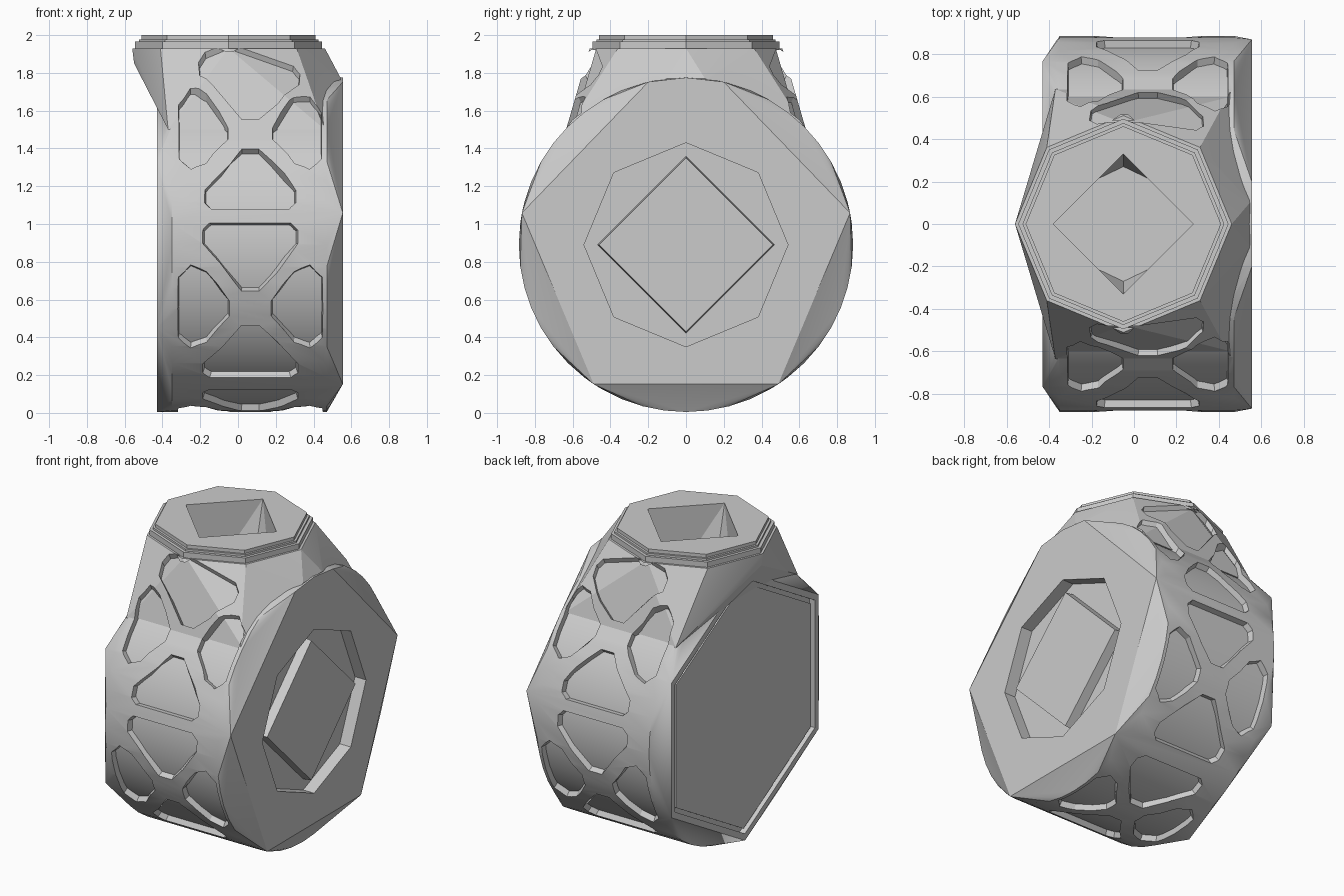
import bpy, bmesh
from math import sin, cos, radians, pi
from mathutils import Vector

cube = bpy.data.objects.get("Cube")
if cube:
    bpy.data.objects.remove(cube)

AXIS_Z, R, MID_X, NECK_X = 0.89, 0.885, 0.065, -0.05

grey = bpy.data.materials.new("plain grey")
grey.use_nodes = True
COLOUR = (0.6, 0.6, 0.6, 1)
grey.diffuse_color = COLOUR
grey.node_tree.nodes["Principled BSDF"].inputs["Base Color"].default_value = COLOUR


def drum_point(x, deg, r=R):
    """Point on the sideways drum; 0 degrees faces the front, 90 is up."""
    a = radians(deg)
    return Vector((x, -r * cos(a), AXIS_Z + r * sin(a)))


def drum_ring(x, r, n, start=90):
    return [drum_point(x, start + i * 360 / n, r) for i in range(n)]


def neck_ring(z, r, n=8):
    return [Vector((NECK_X + r * cos(2 * pi * i / n), r * sin(2 * pi * i / n), z))
            for i in range(n)]


def finish(name, bm):
    bmesh.ops.recalc_face_normals(bm, faces=bm.faces)
    mesh = bpy.data.meshes.new(name)
    bm.to_mesh(mesh)
    bm.free()
    obj = bpy.data.objects.new(name, mesh)
    bpy.context.collection.objects.link(obj)
    mesh.materials.append(grey)
    return obj


def hull(name, points):
    bm = bmesh.new()
    for p in points:
        bm.verts.new(p)
    bmesh.ops.convex_hull(bm, input=bm.verts)
    loose = [v for v in bm.verts if not v.link_faces]
    bmesh.ops.delete(bm, geom=loose, context='VERTS')
    return finish(name, bm)


def loft(name, rings):
    """Skin a list of equal rings and close both ends."""
    bm = bmesh.new()
    rows = [[bm.verts.new(p) for p in ring] for ring in rings]
    n = len(rows[0])
    for a, b in zip(rows, rows[1:]):
        for i in range(n):
            bm.faces.new((a[i], a[(i + 1) % n], b[(i + 1) % n], b[i]))
    caps = [bm.faces.new(rows[0]), bm.faces.new(rows[-1])]
    bmesh.ops.triangulate(bm, faces=caps)
    return finish(name, bm)


def boolean(obj, tool, operation='DIFFERENCE', keep=False):
    mod = obj.modifiers.new("shape", 'BOOLEAN')
    mod.operation, mod.solver, mod.object = operation, 'EXACT', tool
    bpy.context.view_layer.objects.active = obj
    bpy.ops.object.modifier_apply(modifier=mod.name)
    if not keep:
        bpy.data.objects.remove(tool)


def neck_points(inset):
    """Flared neck: an octagon above, a wide foot astride the drum below."""
    pts = neck_ring(1.93, 0.51 - inset) + neck_ring(1.85, 0.5 - inset)
    for s in (-1, 1):
        pts += [Vector((x, s * (0.635 - inset), 1.5)) for x in (-0.37, 0.46)]
        pts.append(Vector((0.545 - 3 * inset, s * 0.1, 1.77 - inset)))
    return pts


# Drum: round middle, clipped to a hexagon on one end and a cut pentagon on the other
end = [drum_point(0.555, a) for a in (11, -56.5, -123.5, 169, 77, 90, 103)]
body = hull("body", drum_ring(-0.35, R, 48) + drum_ring(0.47, R, 48)
            + drum_ring(-0.43, R, 6) + end)
boolean(body, hull("neck_union", neck_points(0)), 'UNION')

# Recesses in both ends
boolean(body, hull("octagon_cutter", drum_ring(0.475, 0.54, 8) + drum_ring(0.7, 0.54, 8)))
boolean(body, hull("hexagon_cutter", drum_ring(-0.39, 0.84, 6) + drum_ring(-0.6, 0.84, 6)))

# Triangular pockets that leave crossed ribs around the drum
WIDE = [(-0.05, 5.5), (-0.27, 23), (-0.27, 28), (-0.23, 30.5)]
SIDE = [(0.1, 3), (0.23, 14), (0.32, 16.5), (0.39, 12)]
WIDE += [(-u, v) for u, v in reversed(WIDE)]
SIDE += [(u, -v) for u, v in reversed(SIDE)]


def cut_pocket(outline, centre, top_r):
    cu = sum(p[0] for p in outline) / len(outline)
    cv = sum(p[1] for p in outline) / len(outline)
    rings = []
    for r, k in ((0.8, 0.84), (top_r, 1.06)):
        rings.append([drum_point(MID_X + cu + (u - cu) * k, centre + cv + (v - cv) * k, r)
                      for u, v in outline])
    boolean(body, loft("pocket_cutter", rings))


for centre in (-90, -22.5, -157.5, 42, 138):
    raised = centre > 0
    top_r = 1.15 if raised else 1.0
    up = 1 if centre < 90 else -1
    for s in (-1, 1):
        k = 0.75 if raised and s == up else 1
        cut_pocket([(u, s * v * k) for u, v in WIDE], centre, top_r)
        cut_pocket([(s * u, v * (0.88 if raised and v * up > 0 else 1)) for u, v in SIDE],
                   centre, top_r)

# Pocket floors
drum_core = hull("drum_pocket_floor", drum_ring(-0.36, 0.85, 48) + drum_ring(0.465, 0.85, 48))
neck_core = hull("neck_pocket_floor", neck_points(0.035))

# Stepped collar
steps = [(1.92, 0.495), (1.965, 0.495), (1.965, 0.475), (1.978, 0.475), (1.978, 0.46), (2.0, 0.46)]
collar = loft("collar", [neck_ring(z, r) for z, r in steps])

# Diamond opening through the collar and neck
mouth = neck_ring(2.05, 0.33, 4) + neck_ring(2.0, 0.33, 4)
for s in (-1, 1):
    mouth += [Vector((NECK_X + x, s * y, 1.75))
              for x, y in ((s * 0.33, 0), (-0.115, 0.215), (0.115, 0.215), (0, 0.27))]
opening = hull("opening_cutter", mouth)
for part in (body, neck_core, collar):
    boolean(part, opening, keep=True)
bpy.data.objects.remove(opening)

# Raised plates inside the end recesses
hull("diamond_plate", drum_ring(0.46, 0.47, 4) + drum_ring(0.535, 0.46, 4))
hull("hexagon_plate", drum_ring(-0.38, 0.81, 6) + drum_ring(-0.42, 0.81, 6))

for obj in (body, drum_core, neck_core):
    bpy.ops.object.select_all(action='DESELECT')
    obj.select_set(True)
    bpy.context.view_layer.objects.active = obj
    bpy.ops.object.shade_smooth_by_angle(angle=radians(20))
